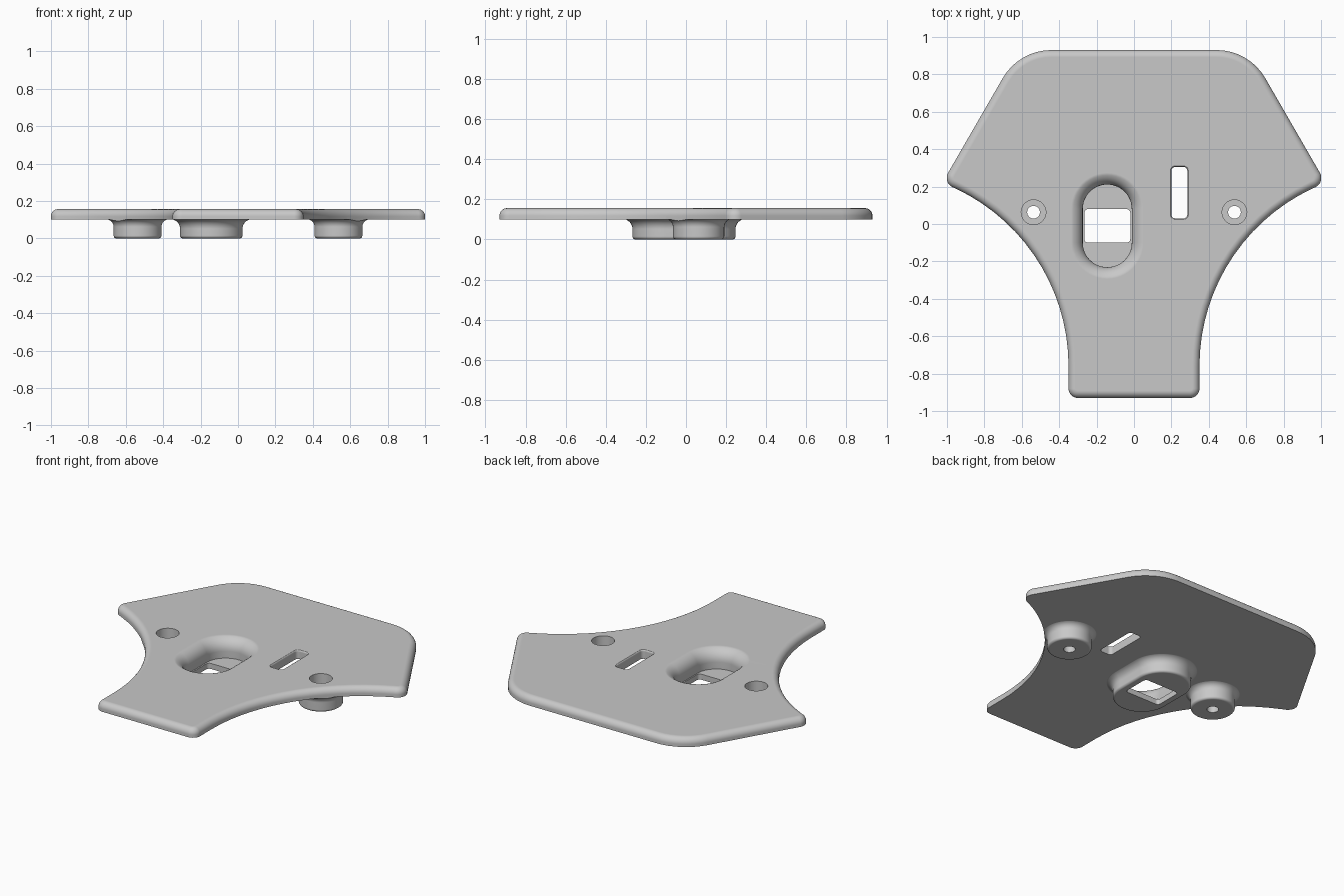
import bpy
import bmesh
from math import pi, sin, cos, tan, sqrt, atan2
from mathutils import Vector

if "Cube" in bpy.data.objects:
    bpy.data.objects.remove(bpy.data.objects["Cube"])

grey = bpy.data.materials.new("plain_grey")
grey.use_nodes = True
tone = (0.58, 0.58, 0.58, 1)
grey.diffuse_color = tone
grey.node_tree.nodes["Principled BSDF"].inputs["Base Color"].default_value = tone

BOTTOM, TOP = 0.1, 0.156
OVERLAP = 0.002


def round_corners(corners, steps=8):
    """Counter-clockwise (x, y, radius) corners to a rounded outline."""
    points = []
    for i, (x, y, r) in enumerate(corners):
        p = Vector((x, y))
        if r == 0:
            points.append(p)
            continue
        a = (Vector(corners[i - 1][:2]) - p).normalized()
        b = (Vector(corners[(i + 1) % len(corners)][:2]) - p).normalized()
        half = a.angle(b) / 2
        centre = p + (a + b).normalized() * r / sin(half)
        start = p + a * r / tan(half) - centre
        end = p + b * r / tan(half) - centre
        angle = pi - 2 * half
        for k in range(steps + 1):
            t = k / steps
            spoke = (start * sin((1 - t) * angle) + end * sin(t * angle)) / sin(angle)
            points.append(centre + spoke)
    return points


def stadium(cx, cy, half_length, steps=24):
    """Core of a slot with round ends (or a circle): points and outward normals."""
    result = []
    for end in (1, -1):
        for k in range(steps + (half_length > 0)):
            a = pi * k / steps + (0 if end > 0 else pi)
            result.append((Vector((cx, cy + end * half_length)), Vector((cos(a), sin(a)))))
    return result


def with_normals(points):
    """Pair each outline point with its mitred outward normal."""
    result = []
    for i, p in enumerate(points):
        a = (p - points[i - 1]).normalized()
        b = (points[(i + 1) % len(points)] - p).normalized()
        n = Vector((a.y + b.y, -a.x - b.x)).normalized()
        result.append((p, n / max(0.5, n.dot(Vector((a.y, -a.x))))))
    return result


def arc(offset, z, r, start, end, steps=8):
    """Quarter-round section in (offset, z), angles in quarter turns."""
    return [(offset + r * cos(t * pi / 2), z + r * sin(t * pi / 2))
            for t in (start + (end - start) * k / steps for k in range(steps + 1))]


def loft(name, outline, section):
    """Skin an outline through the (offset, z) steps of a section."""
    bm = bmesh.new()
    rings = [[bm.verts.new((*(p + n * d), z)) for p, n in outline] for d, z in section]
    count = len(outline)
    for low, high in zip(rings, rings[1:]):
        for i in range(count):
            j = (i + 1) % count
            bm.faces.new((low[i], low[j], high[j], high[i]))
    bm.faces.new(rings[0][::-1])
    bm.faces.new(rings[-1])
    mesh = bpy.data.meshes.new(name)
    bm.to_mesh(mesh)
    bm.free()
    mesh.materials.append(grey)
    obj = bpy.data.objects.new(name, mesh)
    bpy.context.collection.objects.link(obj)
    return obj


def combine(target, other, operation):
    """Apply a boolean with the first solver that gives a solid, then discard the helper."""
    mod = target.modifiers.new("join", 'BOOLEAN')
    mod.object, mod.operation = other, operation
    for solver in ('EXACT', 'MANIFOLD', 'FLOAT'):
        mod.solver = solver
        graph = bpy.context.evaluated_depsgraph_get()
        graph.update()
        if len(target.evaluated_get(graph).data.polygons) > 0:
            bpy.context.view_layer.objects.active = target
            bpy.ops.object.modifier_apply(modifier=mod.name)
            break
    else:
        target.modifiers.remove(mod)
    bpy.data.objects.remove(other)


# Plate outline: right half from the foot, then mirrored
foot, tip = Vector((0.35, -0.76)), Vector((1.025, 0.22))
rise = tip - foot
radius = rise.length_squared / (2 * rise.x)
sweep = atan2(rise.y, radius - rise.x)
side = [(foot.x, -0.93, 0.05)]
for k in range(17):
    a = sweep * k / 16
    side.append((foot.x + radius * (1 - cos(a)), foot.y + radius * sin(a), 0.055 if k == 16 else 0))
side.append((tip.x - (0.93 - tip.y) / sqrt(3), 0.93, 0.3))
outline = with_normals(round_corners(side + [(-x, y, r) for x, y, r in reversed(side)]))

# Plate with a rounded upper edge
plate = loft("mounting_plate", outline,
             [(0, BOTTOM)] + arc(-0.038, TOP - 0.038, 0.038, 0, 1))


def boss_section(r, fillet):
    """Rounded foot, straight wall and a fillet into the plate."""
    return (arc(r - 0.015, 0.015, 0.015, -1, 0, 4)
            + arc(r + fillet, BOTTOM + OVERLAP - fillet, fillet, 2, 1)
            + [(r + fillet, BOTTOM + 0.01)])


# Bosses under the plate, trimmed flush with its edge
screws = [stadium(x, 0.063, 0) for x in (-0.537, 0.537)]
pocket = stadium(-0.143, -0.01, 0.09)
for core, r, fillet in [(s, 0.128, 0.04) for s in screws] + [(pocket, 0.167, 0.05)]:
    boss = loft("boss", core, boss_section(r, fillet))
    combine(boss, loft("trim", outline, [(0, -0.1), (0, 0.3)]), 'INTERSECT')
    combine(plate, boss, 'UNION')

# Oval pocket with a wide flared rim
combine(plate, loft("pocket_cutter", pocket,
        [(0.131, 0.035)] + arc(0.211, TOP + OVERLAP - 0.08, 0.08, 2, 1) + [(0.211, 0.3)]), 'DIFFERENCE')

# Counterbored screw holes
for core in screws:
    combine(plate, loft("screw_cutter", core,
            [(0.034, -0.1), (0.034, 0.05), (0.066, 0.05), (0.066, 0.3)]), 'DIFFERENCE')


def window(x0, x1, y0, y1, section):
    box = [(x0, y0, 0.02), (x1, y0, 0.02), (x1, y1, 0.02), (x0, y1, 0.02)]
    combine(plate, loft("window_cutter", with_normals(round_corners(box, 5)), section), 'DIFFERENCE')


# Window through the pocket floor and the softened upright slot
window(-0.265, -0.02, -0.1, 0.08, [(0, -0.1), (0, 0.06)])
window(0.2, 0.285, 0.03, 0.305,
       [(0, -0.1)] + arc(0.012, TOP + OVERLAP - 0.012, 0.012, 2, 1, 4) + [(0.012, 0.3)])

# Smooth shading with crisp edges and flat broad faces
bpy.ops.object.select_all(action='DESELECT')
plate.select_set(True)
bpy.context.view_layer.objects.active = plate
bpy.ops.object.shade_smooth_by_angle(angle=pi / 6)
plate.modifiers.new("flat_faces", 'WEIGHTED_NORMAL').keep_sharp = True
